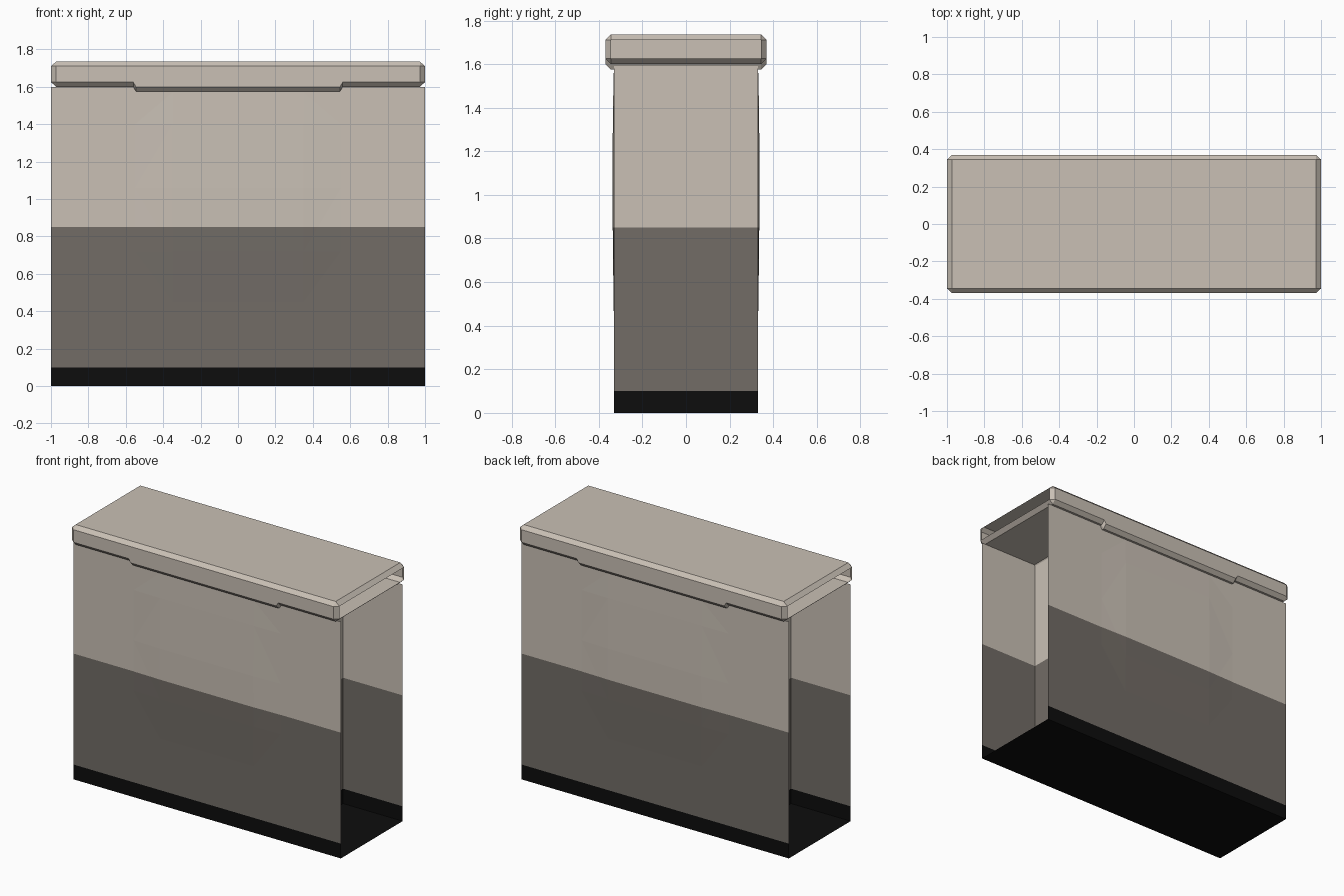
import bpy, bmesh
from mathutils import Vector

if "Cube" in bpy.data.objects:
    bpy.data.objects.remove(bpy.data.objects["Cube"])


def material(name, rgb):
    m = bpy.data.materials.new(name)
    m.diffuse_color = (*rgb, 1)
    m.use_nodes = True
    m.node_tree.nodes["Principled BSDF"].inputs["Base Color"].default_value = m.diffuse_color
    return m


BEIGE = material("beige plaster", (0.585, 0.527, 0.462))
GREY = material("warm grey paint", (0.168, 0.150, 0.133))
BLACK = material("black base", (0.004, 0.004, 0.004))


def finish(name, bm, banded=True):
    # Colour bands by height: black base, grey middle, beige top
    if banded:
        for z in (0.10, 0.85):
            bmesh.ops.bisect_plane(bm, geom=bm.verts[:] + bm.edges[:] + bm.faces[:],
                                   plane_co=(0, 0, z), plane_no=(0, 0, 1))
        for f in bm.faces:
            z = f.calc_center_median().z
            f.material_index = 0 if z > 0.85 else 1 if z > 0.10 else 2
    me = bpy.data.meshes.new(name)
    bm.to_mesh(me)
    bm.free()
    for m in (BEIGE, GREY, BLACK):
        me.materials.append(m)
    ob = bpy.data.objects.new(name, me)
    bpy.context.collection.objects.link(ob)
    return ob


def sheet(name, pts):
    bm = bmesh.new()
    bm.faces.new([bm.verts.new(p) for p in pts])
    finish(name, bm)


W, H, PX = 0.33, 1.60, 0.555

# Wall skins with open ends, plus the two faces of the central pier
for s, side in ((-1, "front"), (1, "back")):
    sheet(side + "_wall", [(s * a, s * W, z) for a, z in ((1, 0), (-1, 0), (-1, H), (1, H))])
for s, side in ((-1, "left"), (1, "right")):
    sheet(side + "_pier_face", [(s * PX, s * y, z) for y, z in ((-W, 0), (W, 0), (W, H), (-W, H))])

# Floor
sheet("floor", [(-1, -W, 0), (-1, W, 0), (1, W, 0), (1, -W, 0)])

# Very shallow uneven bulge on the middle of each wall
xs = (-0.55, -0.35, 0.35, 0.55)
zs = (0.45, 0.72, 1.06, 1.40, 1.57)
for s, side in ((-1, "front"), (1, "back")):
    bm = bmesh.new()
    grid = []
    for j, z in enumerate(zs):
        row = []
        for i, x in enumerate(xs):
            rim = i in (0, 3) or j in (0, 4)
            out = 0.0012 if rim else (0.008 if j == 2 else 0.005)
            row.append(bm.verts.new((-s * x, s * (W + out), z)))
        grid.append(row)
    for j in range(4):
        for i in range(3):
            bm.faces.new((grid[j][i], grid[j][i + 1], grid[j + 1][i + 1], grid[j + 1][i]))
    bmesh.ops.triangulate(bm, faces=bm.faces[:])
    finish(side + "_wall_bulge", bm)

# Chamfered cap: lofted octagonal section, deeper in the middle, open at both ends
C, Y, TOP = 0.025, 0.37, 1.735


def section(x, zb, end=False):
    yo = Y - C if end else Y
    lo = zb + C
    zt = TOP - C if end else TOP
    z0 = lo if end else zb
    half = [(Y - C, z0), (yo, lo), (yo, TOP - C), (Y - C, zt)]
    ring = half + [(-y, z) for y, z in reversed(half)]
    return [Vector((x, y, z)) for y, z in ring]


bm = bmesh.new()
stations = [(-1, 1.60, True), (-0.972, 1.60, False), (-0.56, 1.60, False), (-0.545, 1.575, False),
            (0.545, 1.575, False), (0.56, 1.60, False), (0.972, 1.60, False), (1, 1.60, True)]
rings = [[bm.verts.new(p) for p in section(*st)] for st in stations]
for a, b in zip(rings, rings[1:]):
    for i in range(8):
        k = (i + 1) % 8
        bm.faces.new((a[i], a[k], b[k], b[i]))
# Inner partitions above the pier
bm.faces.new(rings[5])
bm.faces.new(list(reversed(rings[2])))
bmesh.ops.remove_doubles(bm, verts=bm.verts[:], dist=0.0005)
finish("cap", bm, banded=False)
